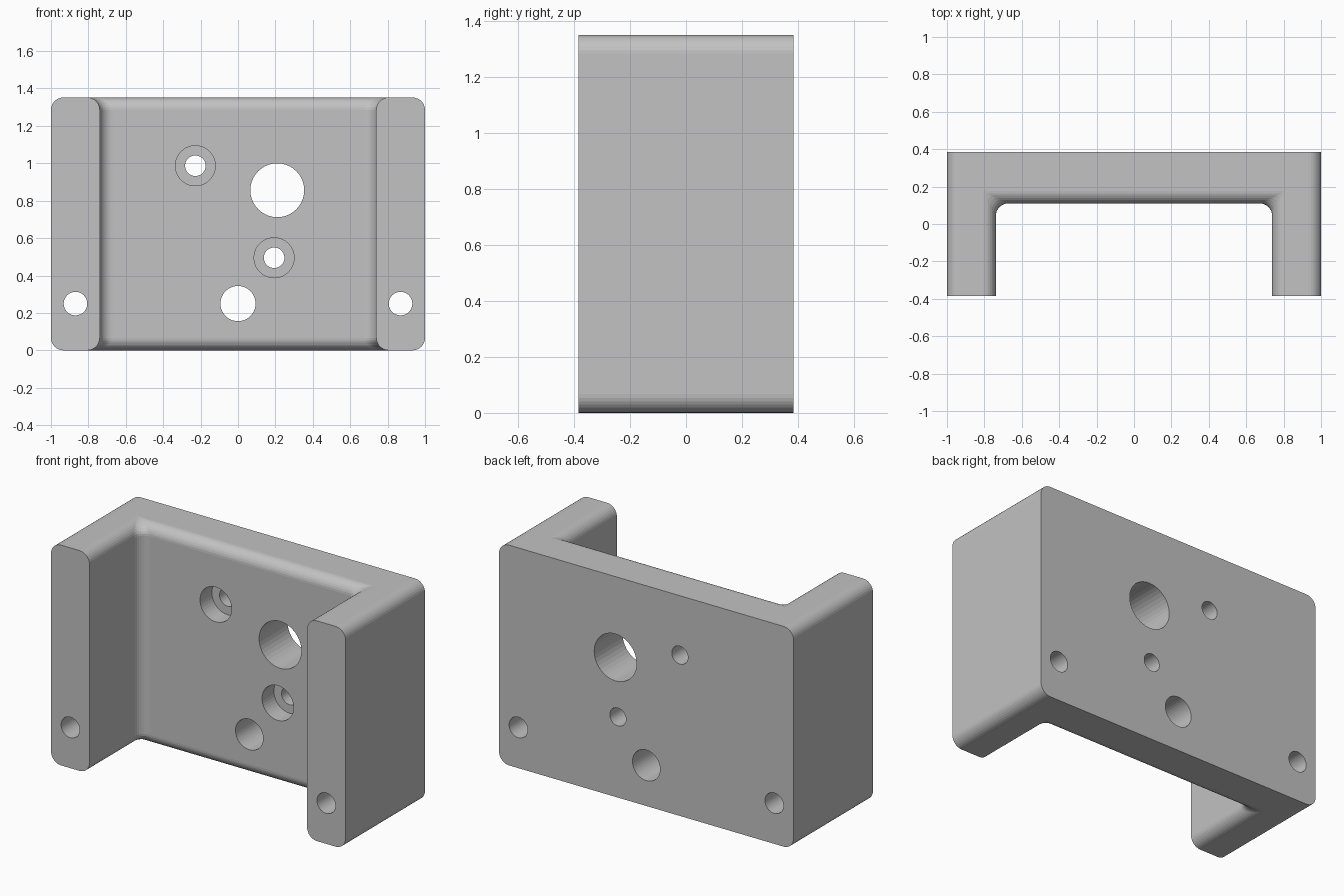
import bpy, bmesh, math
from mathutils import Matrix

if "Cube" in bpy.data.objects:
    bpy.data.objects.remove(bpy.data.objects["Cube"])

HEIGHT, BACK, WEB, ARM = 1.352, 0.385, 0.11, 0.739
ROUND = 0.067   # edge rounding and inner corner fillet
STEPS = 8

grey = bpy.data.materials.new("plain grey")
grey.use_nodes = True
colour = (0.54, 0.54, 0.54, 1)
grey.diffuse_color = colour
grey.node_tree.nodes["Principled BSDF"].inputs["Base Color"].default_value = colour


def link(name, bm):
    mesh = bpy.data.meshes.new(name)
    bm.to_mesh(mesh)
    bm.free()
    mesh.materials.append(grey)
    obj = bpy.data.objects.new(name, mesh)
    bpy.context.collection.objects.link(obj)
    return obj


def channel_outline(inset):
    """U outline whose walls pull in by inset; the inner fillet shrinks with it."""
    outer, inner, web = 1 - inset, ARM + inset, WEB + inset
    fillet = ROUND - inset
    half = [(outer, BACK), (outer, -BACK), (inner, -BACK)]
    for i in range(STEPS + 1):
        a = math.pi / 2 * i / STEPS
        half.append((inner - fillet + fillet * math.cos(a),
                     web - fillet + fillet * math.sin(a)))
    return half + [(-x, y) for x, y in reversed(half)]


# Channel body: outlines lofted through the rounded lower and upper edges
levels = []
for i in range(STEPS + 1):
    a = math.pi / 2 * i / STEPS
    levels.append((ROUND * (1 - math.cos(a)), ROUND * (1 - math.sin(a))))
levels = [(z, d) for z, d in levels] + [(HEIGHT - z, d) for z, d in reversed(levels)]

bm = bmesh.new()
rings = [[bm.verts.new((x, y, z)) for x, y in channel_outline(d)] for z, d in levels]
for low, high in zip(rings, rings[1:]):
    for i in range(len(low)):
        j = (i + 1) % len(low)
        bm.faces.new((low[i], low[j], high[j], high[i]))
bm.faces.new(rings[0])
bm.faces.new(rings[-1])
bmesh.ops.remove_doubles(bm, verts=bm.verts, dist=0.0001)
bmesh.ops.dissolve_limit(bm, angle_limit=0.002, verts=bm.verts, edges=bm.edges)
bmesh.ops.recalc_face_normals(bm, faces=bm.faces)
bracket = link("mounting_bracket", bm)


def drill(x, z, radius, y_start=-1, y_end=1):
    """Cut a round hole along y."""
    cut = bmesh.new()
    place = Matrix.Translation((x, (y_start + y_end) / 2, z)) @ Matrix.Rotation(math.pi / 2, 4, "X")
    bmesh.ops.create_cone(cut, cap_ends=True, segments=40, radius1=radius,
                          radius2=radius, depth=y_end - y_start, matrix=place)
    cutter = link("hole_cutter", cut)
    cutter.hide_render = True
    mod = bracket.modifiers.new("hole", "BOOLEAN")
    mod.operation, mod.solver, mod.object = "DIFFERENCE", "EXACT", cutter
    bpy.context.view_layer.objects.active = bracket
    bpy.ops.object.modifier_apply(modifier=mod.name)
    bpy.data.objects.remove(cutter)


# Long holes through both arms
for side in (-1, 1):
    drill(side * 0.869, 0.25, 0.063)

# Plain holes through the web
drill(0.21, 0.856, 0.144)
drill(0, 0.25, 0.094)

# Counterbored screw holes
for x, z in ((-0.228, 0.987), (0.193, 0.495)):
    drill(x, z, 0.107, y_end=WEB + 0.115)
    drill(x, z, 0.055)
